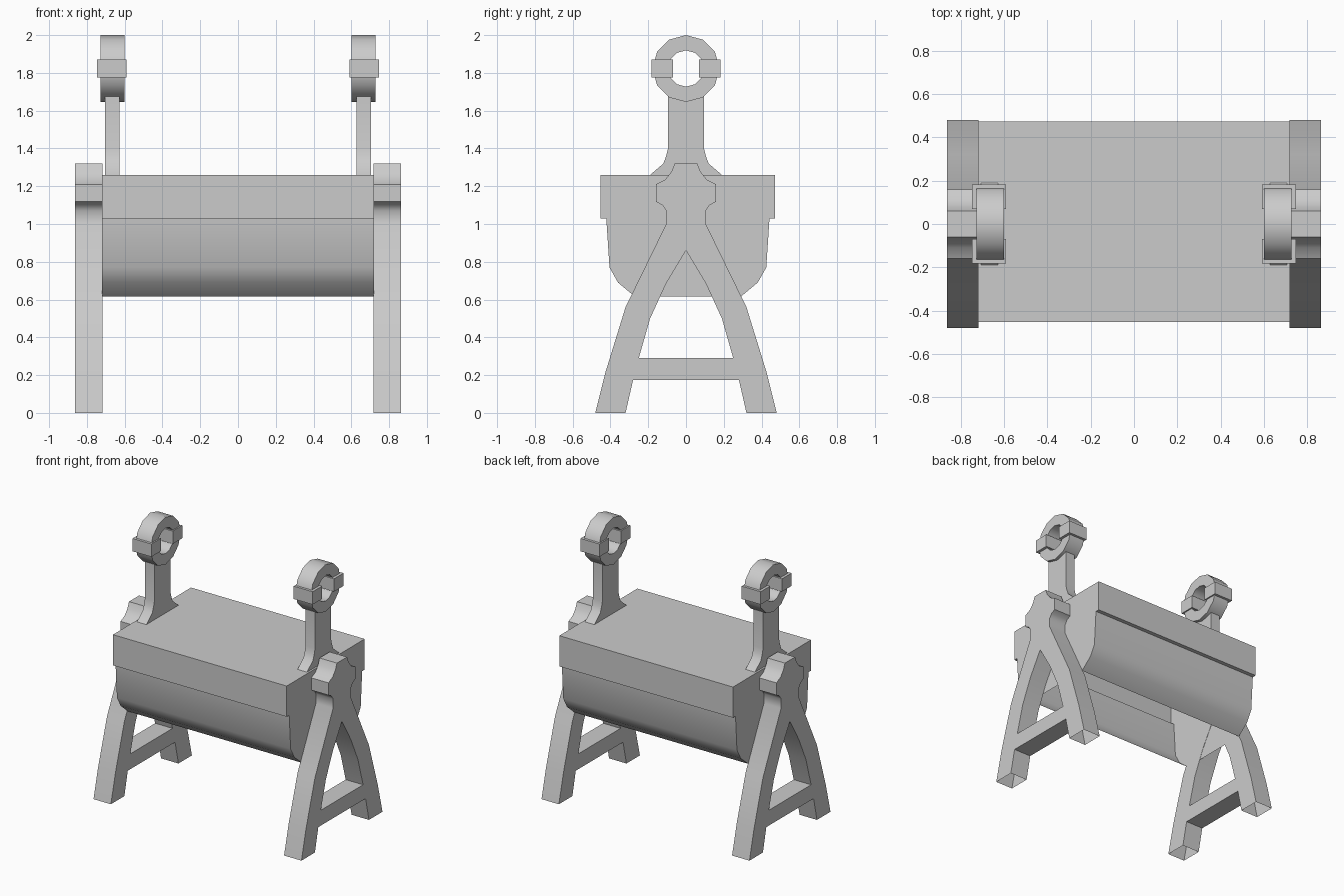
import bpy, bmesh, math
from mathutils import Matrix

cube = bpy.data.objects.get("Cube")
if cube:
    bpy.data.objects.remove(cube, do_unlink=True)

grey = bpy.data.materials.new("plain_grey")
grey.use_nodes = True
GREY = (0.6, 0.6, 0.6, 1)
grey.diffuse_color = GREY
grey.node_tree.nodes["Principled BSDF"].inputs["Base Color"].default_value = GREY

# Local profile axes (x, y, depth) become world (y, z, x)
TO_SIDE = Matrix(((0, 0, 1, 0), (1, 0, 0, 0), (0, 1, 0, 0), (0, 0, 0, 1)))


def mirrored(half):
    """Close a half outline (y >= 0, listed upward) across the y = 0 plane."""
    return half + [(-y, z) for y, z in reversed(half) if y > 0]


def circle(radius, z, sides=12):
    steps = [math.tau * i / sides for i in range(sides)]
    return [(radius * math.sin(a), z + radius * math.cos(a)) for a in steps]


def extrude(name, loops, x0, x1, open_below=None):
    """Extrude (y, z) loops from x0 to x1; inner loops become holes."""
    curve = bpy.data.curves.new(name + "_profile", "CURVE")
    curve.dimensions = "2D"
    curve.fill_mode = "BOTH"
    curve.extrude = abs(x1 - x0) / 2
    for loop in loops:
        spline = curve.splines.new("POLY")
        spline.points.add(len(loop) - 1)
        for point, (y, z) in zip(spline.points, loop):
            point.co = (y, z, 0, 1)
        spline.use_cyclic_u = True
    helper = bpy.data.objects.new(name + "_profile", curve)
    mesh = bpy.data.meshes.new_from_object(helper)
    bpy.data.objects.remove(helper)
    bpy.data.curves.remove(curve)
    mesh.transform(Matrix.Translation(((x0 + x1) / 2, 0, 0)) @ TO_SIDE)

    bm = bmesh.new()
    bm.from_mesh(mesh)
    bmesh.ops.remove_doubles(bm, verts=bm.verts, dist=0.0005)
    bmesh.ops.recalc_face_normals(bm, faces=bm.faces)
    if open_below is not None:
        base = [f for f in bm.faces if all(v.co.z < open_below for v in f.verts)]
        bmesh.ops.delete(bm, geom=base, context="FACES")
    bm.to_mesh(mesh)
    bm.free()

    mesh.name = name
    mesh.materials.clear()
    mesh.materials.append(grey)
    mesh.shade_smooth()
    mesh.set_sharp_from_angle(angle=math.radians(35))
    obj = bpy.data.objects.new(name, mesh)
    bpy.context.collection.objects.link(obj)
    return obj


# Trough with a wider rim, hollow and open underneath
trough = mirrored([(0.28, 0.615), (0.37, 0.69), (0.415, 0.77), (0.432, 1.03),
                   (0.462, 1.03), (0.462, 1.26)])
extrude("trough", [[(y + 0.01, z) for y, z in trough]], -0.72, 0.72, open_below=0.62)

# A-frame outline with knob on top, and the hole above the crossbar
frame = mirrored([(0.28, 0.175), (0.32, 0), (0.48, 0), (0.425, 0.22),
                  (0.32, 0.56), (0.105, 1.0), (0.105, 1.07), (0.125, 1.1),
                  (0.16, 1.118), (0.16, 1.21), (0.11, 1.235), (0.078, 1.275),
                  (0.06, 1.32)])
frame_hole = mirrored([(0.25, 0.29), (0.19, 0.5), (0.105, 0.685), (0, 0.86)])

# Post with a flared foot
post = mirrored([(0.19, 1.26), (0.12, 1.32), (0.105, 1.36), (0.095, 1.4), (0.095, 1.675)])
RING_Z = 1.823

for side, s in (("left", 1), ("right", -1)):
    extrude(side + "_leg_frame", [frame, frame_hole], s * 0.718, s * 0.862, open_below=0.01)
    extrude(side + "_post", [post], s * 0.627, s * 0.705)
    extrude(side + "_ring", [circle(0.177, RING_Z), circle(0.096, RING_Z)], s * 0.6, s * 0.727)
    # Clamp blocks on the front and back of the ring
    for end, e in (("front", -1), ("back", 1)):
        block = [(e * y, RING_Z + z) for y, z in
                 ((0.07, -0.048), (0.183, -0.048), (0.183, 0.048), (0.07, 0.048))]
        extrude(f"{side}_{end}_clamp", [block], s * 0.59, s * 0.747)
